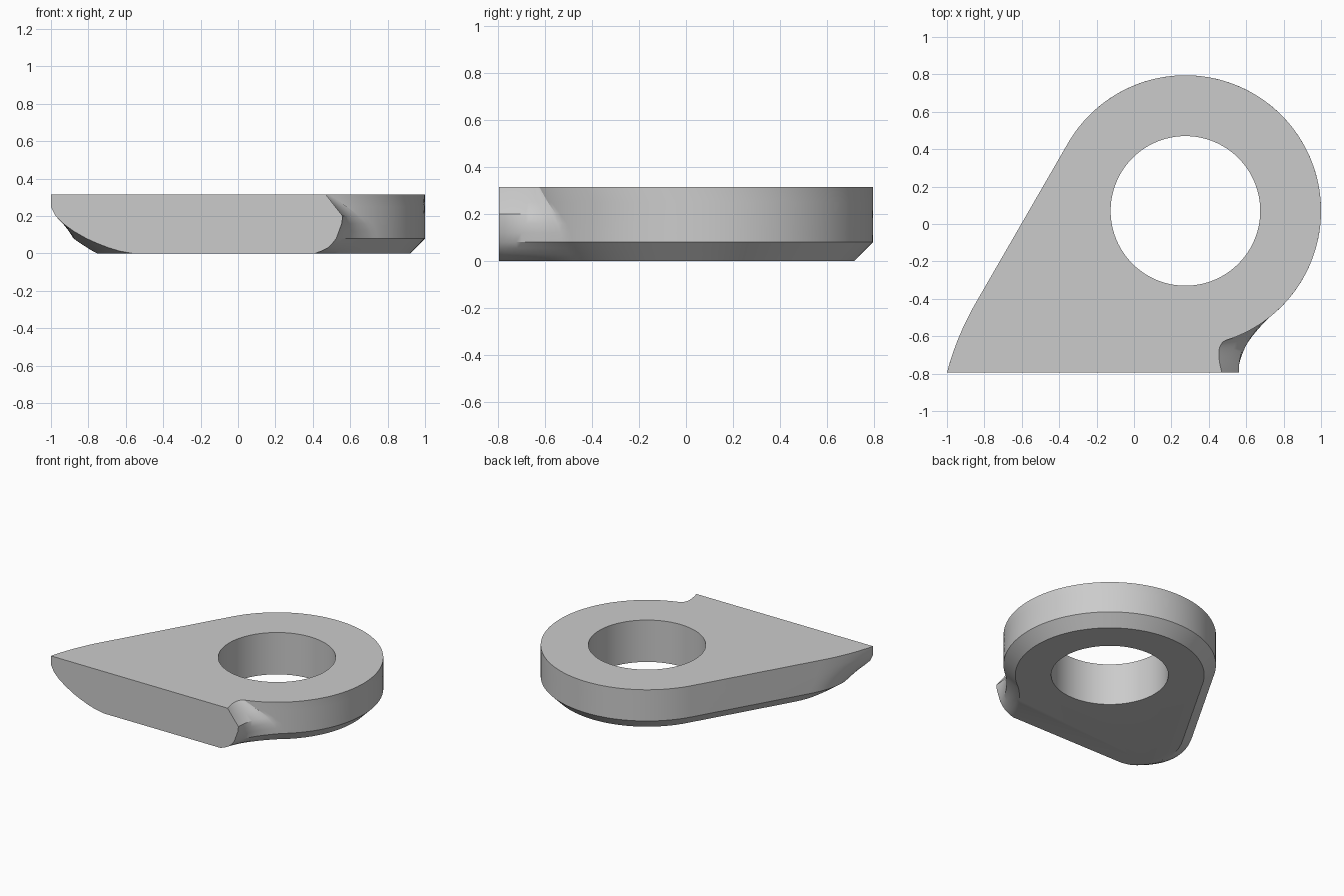
import bpy
import bmesh
from math import sin, cos, radians
from mathutils import Vector

cube = bpy.data.objects.get("Cube")
if cube:
    bpy.data.objects.remove(cube)

CENTRE = Vector((0.275, 0.07))
RING, HOLE, CHAMFER, HEIGHT = 0.725, 0.40, 0.08, 0.315
FRONT = -0.795
TANGENT = 150   # angle where the ring meets the straight flank

# Section heights: z, tip x, foot x, angle where ring meets foot, notch control x
SECTIONS = [
    (0.0, -0.56, 0.41, -54, 0.48),
    (0.012, -0.63, 0.445, -54, 0.50),
    (0.03, -0.69, 0.48, -53, 0.525),
    (0.055, -0.755, 0.505, -53, 0.55),
    (CHAMFER, -0.81, 0.525, -52, 0.57),
    (0.12, -0.88, 0.54, -53, 0.57),
    (0.16, -0.935, 0.555, -55, 0.57),
    (0.2, -0.975, 0.56, -59, 0.56),
    (0.25, -1.0, 0.52, -65, 0.51),
    (HEIGHT, -1.0, 0.47, -73, 0.43),
]


def on_ring(radius, angle):
    a = radians(angle)
    return CENTRE + radius * Vector((cos(a), sin(a)))


def bezier(a, b, c, steps):
    ts = [i / steps for i in range(steps + 1)]
    return [a * (1 - t) ** 2 + b * 2 * t * (1 - t) + c * t * t for t in ts]


def outline(z, tip_x, foot_x, ring_end, notch_x):
    radius = RING - CHAMFER + min(z, CHAMFER)
    steps = 80
    arc = [on_ring(radius, ring_end + (TANGENT - ring_end) * i / steps)
           for i in range(steps + 1)]

    # Straight flank, running down from the ring at a right angle to its radius
    def flank(y):
        p = arc[-1]
        return Vector((p.x + (y - p.y) * cos(radians(60)) / sin(radians(60)), y))

    up = z / HEIGHT
    tip = bezier(flank(-0.3 - 0.12 * up), flank(-0.62 + 0.02 * up),
                 Vector((tip_x, FRONT)), 14)
    notch = bezier(Vector((foot_x, FRONT)),
                   Vector((notch_x, -0.61 - 0.04 * min(1, z / CHAMFER))),
                   arc[0], 12)
    return arc + tip + notch[:-1]


# Body: stacked sections joined by quads and closed top and bottom
bm = bmesh.new()
loops = [[bm.verts.new((p.x, p.y, s[0])) for p in outline(*s)] for s in SECTIONS]
for low, high in zip(loops, loops[1:]):
    for i in range(len(low)):
        j = (i + 1) % len(low)
        bm.faces.new((low[i], low[j], high[j], high[i]))
bm.faces.new(loops[0][::-1])
bm.faces.new(loops[-1])
bmesh.ops.remove_doubles(bm, verts=bm.verts, dist=0.0001)
bmesh.ops.recalc_face_normals(bm, faces=bm.faces)
mesh = bpy.data.meshes.new("ring_body")
bm.to_mesh(mesh)
bm.free()
body = bpy.data.objects.new("ring_body", mesh)
bpy.context.collection.objects.link(body)

# Round hole through the ring
bpy.ops.mesh.primitive_cylinder_add(vertices=96, radius=HOLE, depth=1,
                                    location=(CENTRE.x, CENTRE.y, HEIGHT / 2))
cutter = bpy.context.object
cutter.name = "hole_cutter"
cutter.hide_render = True
cut = body.modifiers.new("hole", 'BOOLEAN')
cut.operation = 'DIFFERENCE'
cut.solver = 'EXACT'
cut.object = cutter

bpy.ops.object.select_all(action='DESELECT')
body.select_set(True)
bpy.context.view_layer.objects.active = body
bpy.ops.object.modifier_apply(modifier=cut.name)
bpy.data.objects.remove(cutter)
bpy.ops.object.shade_smooth_by_angle(angle=radians(30))
